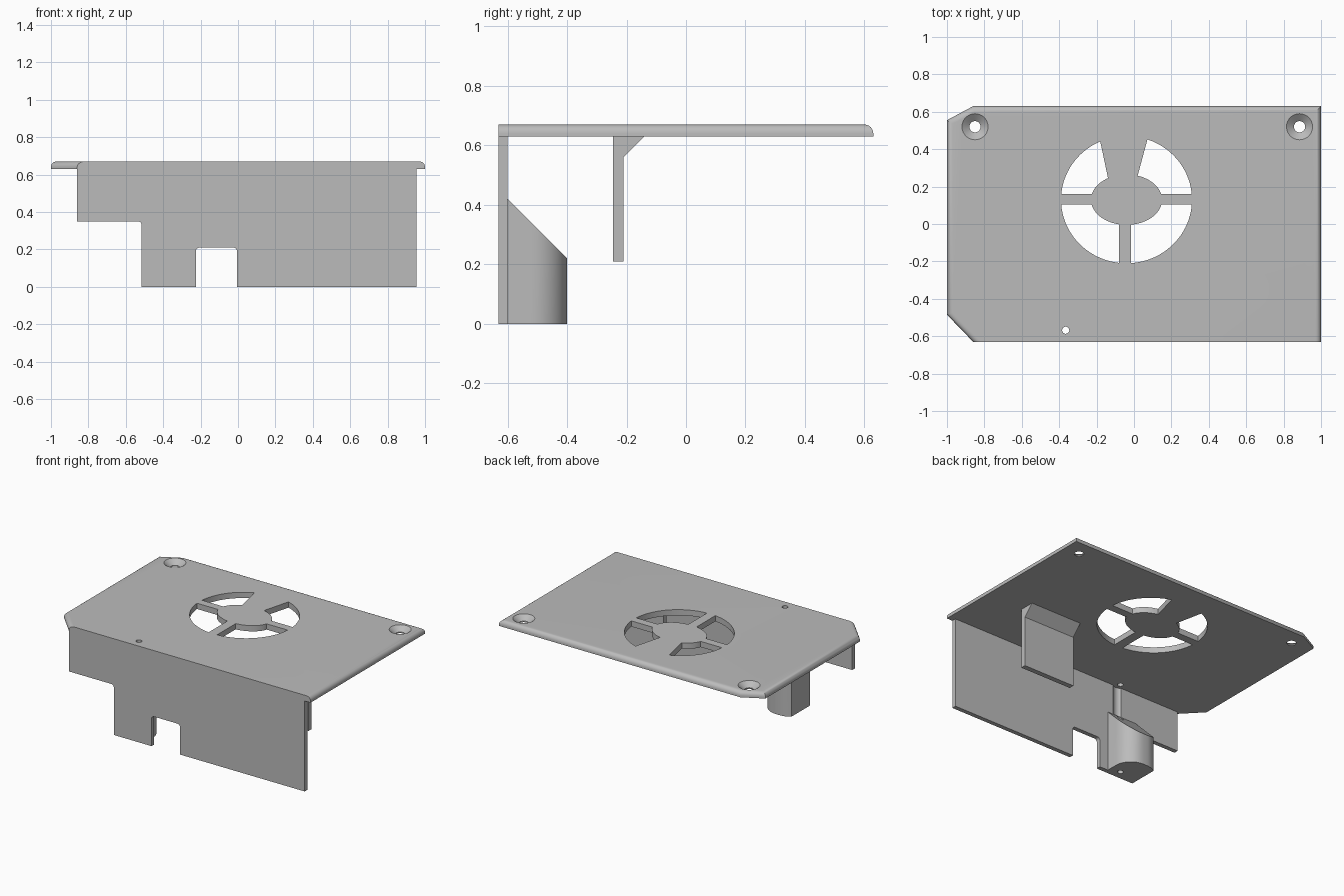
import bpy
import bmesh
from math import cos, sin, tau
from mathutils import Vector

if "Cube" in bpy.data.objects:
    bpy.data.objects.remove(bpy.data.objects["Cube"])

grey = bpy.data.materials.new("mid_grey")
grey.use_nodes = True
grey.diffuse_color = (0.5, 0.5, 0.5, 1)
bsdf = next(n for n in grey.node_tree.nodes if n.type == 'BSDF_PRINCIPLED')
bsdf.inputs["Base Color"].default_value = (0.5, 0.5, 0.5, 1)

PLATE_LOW, PLATE_TOP = 0.63, 0.67
FRONT, BACK = -0.63, 0.63


def make_prism(name, points, low, high, axis='Z', bevel_rule=None, radius=0.02):
    """Extrude a flat outline along an axis, optionally rounding chosen edges."""
    place = {'X': lambda a, b, t: (t, a, b),
             'Y': lambda a, b, t: (a, t, b),
             'Z': lambda a, b, t: (a, b, t)}[axis]
    bm = bmesh.new()
    face = bm.faces.new([bm.verts.new(place(a, b, low)) for a, b in points])
    out = bmesh.ops.extrude_face_region(bm, geom=[face])
    verts = [g for g in out["geom"] if isinstance(g, bmesh.types.BMVert)]
    bmesh.ops.translate(bm, verts=verts, vec=Vector(place(0, 0, high - low)))
    bmesh.ops.recalc_face_normals(bm, faces=bm.faces)
    if bevel_rule:
        edges = [e for e in bm.edges if bevel_rule(e.verts[0].co, e.verts[1].co)]
        bmesh.ops.bevel(bm, geom=edges, offset=radius, segments=6,
                        profile=0.5, affect='EDGES')
    return finish(name, bm)


def finish(name, bm):
    mesh = bpy.data.meshes.new(name)
    bm.to_mesh(mesh)
    bm.free()
    mesh.materials.append(grey)
    obj = bpy.data.objects.new(name, mesh)
    bpy.context.collection.objects.link(obj)
    return obj


def ellipse(cx, cy, rx, ry, steps=64):
    return [(cx + rx * cos(tau * i / steps), cy + ry * sin(tau * i / steps))
            for i in range(steps)]


def rect(x0, x1, y0, y1):
    return [(x0, y0), (x1, y0), (x1, y1), (x0, y1)]


def make_cone(name, x, y, z0, r0, z1, r1):
    bm = bmesh.new()
    bmesh.ops.create_cone(bm, cap_ends=True, segments=40, radius1=r0,
                          radius2=r1, depth=z1 - z0)
    bmesh.ops.translate(bm, verts=bm.verts, vec=(x, y, (z0 + z1) / 2))
    return finish(name, bm)


def activate(obj):
    bpy.ops.object.select_all(action='DESELECT')
    obj.select_set(True)
    bpy.context.view_layer.objects.active = obj


def cut(target, *cutters):
    """Subtract each cutter from the target, then discard it."""
    for cutter in cutters:
        cutter.hide_render = True
        mod = target.modifiers.new("cut", 'BOOLEAN')
        mod.operation = 'DIFFERENCE'
        mod.solver = 'EXACT'
        mod.object = cutter
        activate(target)
        bpy.ops.object.modifier_apply(modifier=mod.name)
        bpy.data.objects.remove(cutter)


# Top plate: clipped corners, rounded top rim except along the front
outline = [(-0.86, FRONT), (1, FRONT), (1, BACK), (-0.86, BACK),
           (-1, 0.555), (-1, -0.485)]


def top_rim(a, b):
    on_top = min(a.z, b.z) > PLATE_TOP - 0.001
    return on_top and max(a.y, b.y) > FRONT + 0.001


plate = make_prism("top_plate", outline, PLATE_LOW, PLATE_TOP,
                   bevel_rule=top_rim, radius=0.03)

# Fan opening: a ring divided by three straight spokes and one flared spoke
CX, CY = -0.04, 0.13
opening = make_prism("fan_opening", ellipse(CX, CY, 0.35, 0.34, 96), 0.6, 0.7)
flare = [(-0.12, 0.13), (-0.015, 0.13), (0.02, 0.26), (0.09, 0.52),
         (-0.197, 0.52), (-0.14, 0.25)]
cut(opening,
    make_prism("hub", ellipse(CX, CY, 0.19, 0.135), 0.5, 0.8),
    make_prism("cross_spoke", rect(-0.5, 0.5, 0.105, 0.16), 0.5, 0.8),
    make_prism("front_spoke", rect(-0.08, -0.015, -0.4, CY), 0.5, 0.8),
    make_prism("flared_spoke", flare, 0.5, 0.8))
cut(plate, opening)

# Countersunk screw holes in the back corners
for x in (-0.85, 0.885):
    cut(plate,
        make_cone("screw_hole", x, 0.52, 0.6, 0.03, 0.7, 0.03),
        make_cone("countersink", x, 0.52, 0.638, 0.03, 0.671, 0.071))

# Pin hole through the plate, with a groove behind it in the wall
PIN = (-0.365, -0.568)
cut(plate, make_cone("pin_hole", *PIN, 0.6, 0.019, 0.7, 0.019))

# Front wall with a stepped corner and a slot
wall_outline = [(-0.86, PLATE_LOW), (-0.86, 0.35), (-0.515, 0.35), (-0.515, 0),
                (-0.225, 0), (-0.225, 0.21), (-0.005, 0.21), (-0.005, 0),
                (0.955, 0), (0.955, PLATE_LOW)]


def inner_corner(a, b):
    along_depth = abs(a.y - b.y) > 0.01
    step = abs(a.x + 0.515) < 0.001 and a.z > 0.3
    slot = abs(a.z - 0.21) < 0.001
    return along_depth and (step or slot)


wall = make_prism("front_wall", wall_outline, FRONT, -0.6, 'Y', inner_corner)
cut(wall, make_cone("pin_groove", *PIN, 0.3, 0.045, 0.64, 0.045))

# Corner post: rounded on its inner side, with a sloping top
post_outline = [(-0.515, -0.6), (-0.515, -0.425), (-0.49, -0.408), (-0.45, -0.4)]
post_outline += [(-0.41 + 0.12 * sin(t * tau / 40), -0.52 + 0.12 * cos(t * tau / 40))
                 for t in range(11)]
post_outline += [(-0.29, -0.6)]
post = make_prism("corner_post", post_outline, 0, 0.42)
slope = [(-0.65, 0.47), (-0.35, 0.17), (-0.35, 0.6), (-0.65, 0.6)]
cut(post,
    make_prism("slope_cutter", slope, -0.7, -0.1, 'X'),
    make_cone("pin_hole", *PIN, -0.1, 0.019, 0.6, 0.019))

# Hanging tab under the plate, with a sloping gusset
tab = [(-0.245, 0.21), (-0.21, 0.21), (-0.21, 0.56), (-0.14, PLATE_LOW),
       (-0.245, PLATE_LOW)]
hanging_tab = make_prism("hanging_tab", tab, 0.32, 0.715, 'X')

for obj in (plate, wall, post, hanging_tab):
    activate(obj)
    bpy.ops.object.shade_smooth_by_angle(angle=0.5)
